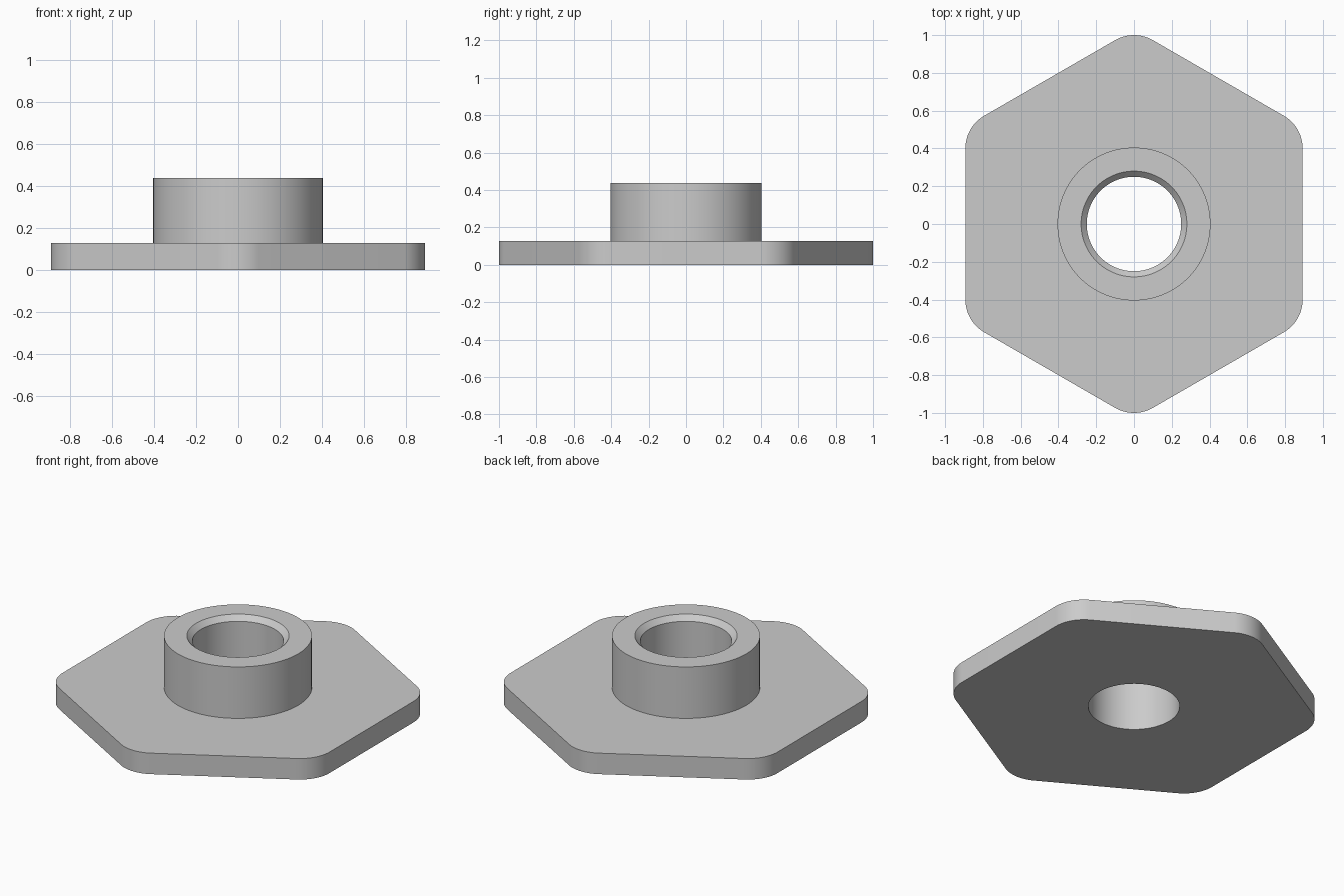
import bpy
import bmesh
from math import cos, sin, pi, radians

default_cube = bpy.data.objects.get("Cube")
if default_cube:
    bpy.data.objects.remove(default_cube, do_unlink=True)

PER_CORNER = 16            # points per hexagon corner
COUNT = 6 * PER_CORNER     # points per ring
PLATE_TOP, BOSS_TOP = 0.127, 0.438
BOSS_R, BORE_R, CHAMFER = 0.405, 0.25, 0.03


def circle(radius):
    """Ring of points lined up with the hexagon's corners."""
    angles = [-pi / 6 + pi / 2 + (i + 0.5) * 2 * pi / COUNT for i in range(COUNT)]
    return [(radius * cos(a), radius * sin(a)) for a in angles]


def rounded_hexagon(centre_r, corner_r):
    """Hexagon with a corner on the y axis and arcs at its corners."""
    points = []
    for corner in range(6):
        mid = pi / 2 + corner * pi / 3
        for k in range(PER_CORNER):
            a = mid + (k / (PER_CORNER - 1) - 0.5) * pi / 3
            points.append((centre_r * cos(mid) + corner_r * cos(a),
                           centre_r * sin(mid) + corner_r * sin(a)))
    return points


# Closed section, from the bottom of the bore outward, up and back inside
hexagon = rounded_hexagon(0.8, 0.2)
section = [
    (circle(BORE_R), 0),
    (hexagon, 0),
    (hexagon, PLATE_TOP),
    (circle(BOSS_R), PLATE_TOP),
    (circle(BOSS_R), BOSS_TOP),
    (circle(BORE_R + CHAMFER), BOSS_TOP),
    (circle(BORE_R), BOSS_TOP - CHAMFER),
]

bm = bmesh.new()
rings = [[bm.verts.new((x, y, z)) for x, y in points] for points, z in section]
for r, ring in enumerate(rings):
    following = rings[(r + 1) % len(rings)]
    for i in range(COUNT):
        j = (i + 1) % COUNT
        bm.faces.new((ring[i], following[i], following[j], ring[j]))
bmesh.ops.recalc_face_normals(bm, faces=bm.faces)

mesh = bpy.data.meshes.new("flanged_bushing")
bm.to_mesh(mesh)
bm.free()
bushing = bpy.data.objects.new("flanged_bushing", mesh)
bpy.context.collection.objects.link(bushing)

# Plain grey finish
grey = bpy.data.materials.new("light_grey")
grey.use_nodes = True
colour = (0.6, 0.6, 0.6, 1)
grey.diffuse_color = colour
grey.node_tree.nodes["Principled BSDF"].inputs["Base Color"].default_value = colour
mesh.materials.append(grey)

# Smooth round walls, sharp rims
bpy.ops.object.select_all(action="DESELECT")
bushing.select_set(True)
bpy.context.view_layer.objects.active = bushing
bpy.ops.object.shade_smooth_by_angle(angle=radians(30))
